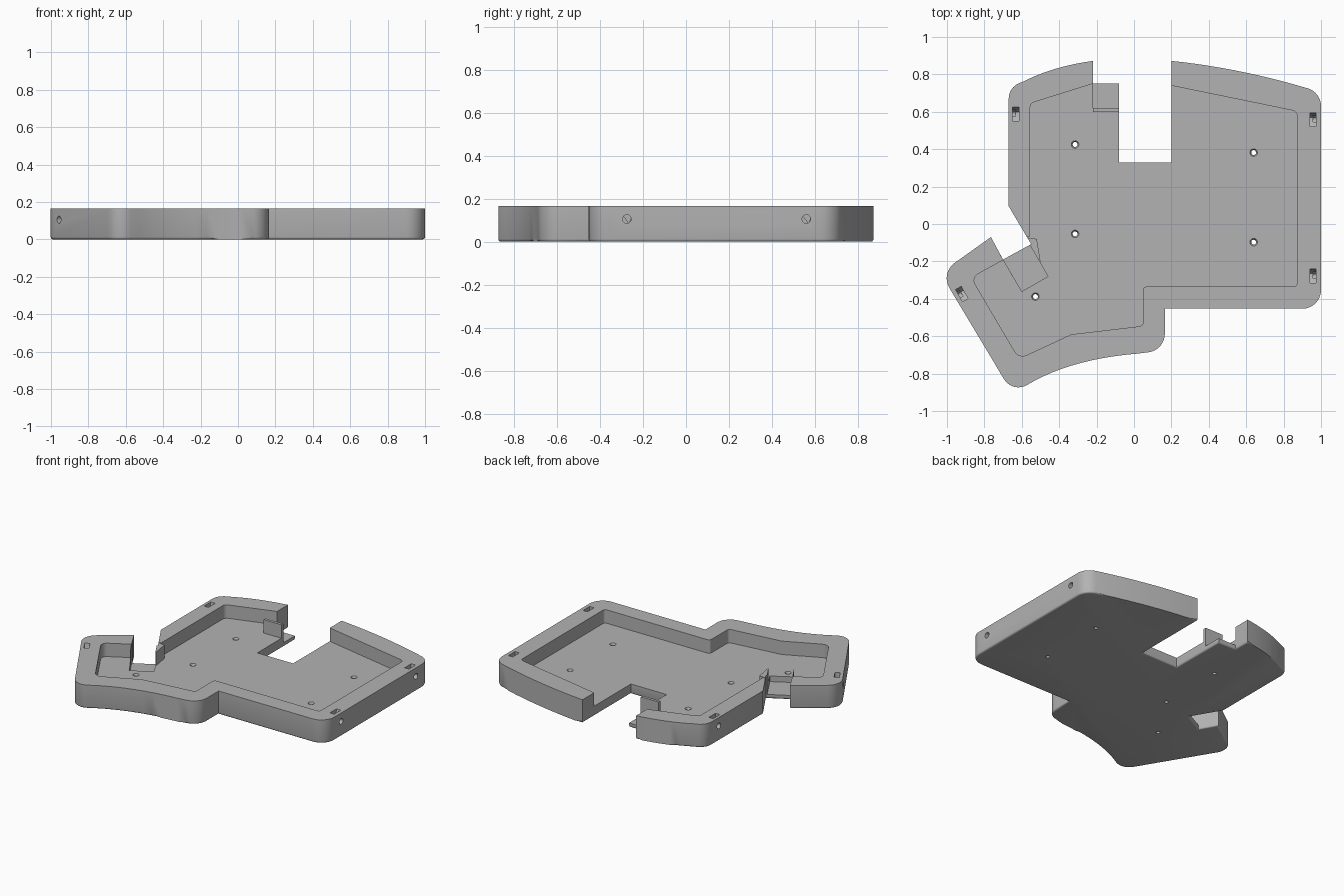
import bpy, bmesh, math
from mathutils import Vector, Matrix

TOP, FLOOR, TAB = 0.165, 0.07, 0.03

cube = bpy.data.objects.get("Cube")
if cube:
    bpy.data.objects.remove(cube, do_unlink=True)

grey = bpy.data.materials.new("matte grey")
grey.use_nodes = True
colour = (0.45, 0.45, 0.45, 1)
grey.diffuse_color = colour
grey.node_tree.nodes["Principled BSDF"].inputs["Base Color"].default_value = colour


def rounded(points, steps=8):
    """Round each corner that carries a radius as its third value."""
    out = []
    for i, p in enumerate(points):
        c = Vector(p[:2])
        if len(p) < 3:
            out.append(c)
            continue
        a = (Vector(points[i - 1][:2]) - c).normalized()
        b = (Vector(points[(i + 1) % len(points)][:2]) - c).normalized()
        half = a.angle(b) / 2
        centre = c + (a + b).normalized() * p[2] / math.sin(half)
        start = c + a * p[2] / math.tan(half) - centre
        end = c + b * p[2] / math.tan(half) - centre
        sweep = start.angle_signed(end)
        for k in range(steps + 1):
            out.append(centre + Matrix.Rotation(-sweep * k / steps, 2) @ start)
    return out


def curve(a, control, b, n=10):
    """Points between a and b on a quadratic curve."""
    a, m, b = Vector(a), Vector(control), Vector(b)
    return [tuple(a * (1 - t) ** 2 + m * 2 * t * (1 - t) + b * t * t)
            for t in (k / n for k in range(1, n))]


def make(name, bm):
    bmesh.ops.recalc_face_normals(bm, faces=bm.faces)
    mesh = bpy.data.meshes.new(name)
    bm.to_mesh(mesh)
    bm.free()
    mesh.materials.append(grey)
    obj = bpy.data.objects.new(name, mesh)
    bpy.context.collection.objects.link(obj)
    return obj


def prism(name, points, z0, z1, bevel=0):
    bm = bmesh.new()
    face = bm.faces.new([bm.verts.new((p[0], p[1], z0)) for p in points])
    ext = bmesh.ops.extrude_face_region(bm, geom=[face], use_keep_orig=True)
    for v in ext["geom"]:
        if isinstance(v, bmesh.types.BMVert):
            v.co.z = z1
    if bevel:
        edges = [e for e in bm.edges if all(v.co.z == z0 for v in e.verts)]
        bmesh.ops.bevel(bm, geom=edges, offset=bevel, segments=3, profile=0.5, affect="EDGES")
    return make(name, bm)


def cone(name, r1, r2, depth, matrix):
    bm = bmesh.new()
    bmesh.ops.create_cone(bm, cap_ends=True, segments=24, radius1=r1, radius2=r2,
                          depth=depth, matrix=matrix)
    return make(name, bm)


# Outer body
outline = [(-0.67, 0.095), (-0.67, 0.73, 0.09), (-0.585, 0.765)]
outline += curve((-0.585, 0.765), (-0.43, 0.843), (-0.22, 0.872))
outline += [(-0.22, 0.872), (-0.22, 0.75), (-0.08, 0.75), (-0.08, 0.33), (0.2, 0.33), (0.2, 0.872)]
outline += curve((0.2, 0.872), (0.53, 0.838), (0.86, 0.745))
outline += [(0.86, 0.745), (1, 0.705, 0.1), (1, -0.453, 0.1), (0.165, -0.453),
            (0.165, -0.675, 0.1), (0.02, -0.693)]
outline += curve((0.02, -0.693), (-0.31, -0.72), (-0.53, -0.837))
outline += [(-0.53, -0.837), (-0.65, -0.905, 0.09), (-1.035, -0.262, 0.1),
            (-0.765, -0.07), (-0.7, -0.19), (-0.55, -0.108)]
body = prism("keyboard_tray", rounded(outline), 0, TOP, 0.012)

cutters = []
# Inner tray with openings at the two connector notches
inner = [(-0.555, -0.068), (-0.555, 0.645, 0.03), (-0.22, 0.75), (-0.22, 0.6), (0, 0.6), (0, 0.74), (0.2, 0.74),
         (0.872, 0.602, 0.03), (0.872, -0.335, 0.02), (0.048, -0.335, 0.02), (0.048, -0.545, 0.02),
         (-0.335, -0.59), (-0.615, -0.72, 0.05), (-0.87, -0.287, 0.04), (-0.7, -0.193),
         (-0.65, -0.28), (-0.5, -0.2), (-0.52, -0.08), (-0.6, -0.068)]
cutters.append(prism("tray_cutter", rounded(inner), FLOOR, 0.3))
# Recessed connector ledges
cutters.append(prism("rear_ledge_cutter",
                     [(-0.22, 0.62), (-0.22, 0.8), (-0.03, 0.8), (-0.03, 0.62)], TAB, 0.3))
cutters.append(prism("side_ledge_cutter",
                     [(-0.6, -0.36), (-0.46, -0.28), (-0.58, -0.072), (-0.72, -0.155)], TAB, 0.3))

# Countersunk screw holes
for x, y in [(-0.315, 0.425), (-0.315, -0.053), (0.64, 0.382), (0.64, -0.097), (-0.527, -0.388)]:
    cutters.append(cone("screw_hole_cutter", 0.013, 0.013, 0.4, Matrix.Translation((x, y, 0))))
    cutters.append(cone("countersink_cutter", 0.013, 0.021, 0.012,
                        Matrix.Translation((x, y, FLOOR - 0.005))))

# Strap slots in the rim, each with a bore out through the wall
slot_profile = [(-0.04, 0.2), (-0.04, 0.13), (-0.012, 0.115), (0.01, 0.085), (0.032, 0.15), (0.04, 0.2)]
for x, y, turn, side in [(0.957, 0.56, 0, 1), (0.957, -0.275, 0, 1),
                         (-0.633, 0.59, 0, -1), (-0.922, -0.372, 30, -1)]:
    place = Matrix.Translation((x, y, 0)) @ Matrix.Rotation(math.radians(turn), 4, "Z")
    bm = bmesh.new()
    ends = [[bm.verts.new(place @ Vector((s, py, pz))) for py, pz in slot_profile]
            for s in (-0.017, 0.017)]
    for end in ends:
        bm.faces.new(end)
    for k in range(len(slot_profile)):
        bm.faces.new((ends[0][k - 1], ends[0][k], ends[1][k], ends[1][k - 1]))
    cutters.append(make("slot_cutter", bm))
    bore = place @ Matrix.Translation((side * 0.045, 0, 0.105)) @ Matrix.Rotation(math.pi / 2, 4, "Y")
    cutters.append(cone("bore_cutter", 0.02, 0.02, 0.09, bore))

# Cut everything, then keep only the finished mesh
for c in cutters:
    mod = body.modifiers.new(c.name, "BOOLEAN")
    mod.operation, mod.solver, mod.object = "DIFFERENCE", "EXACT", c
    c.hide_render = True
bpy.context.view_layer.update()
finished = bpy.data.meshes.new_from_object(
    body.evaluated_get(bpy.context.evaluated_depsgraph_get()))
body.modifiers.clear()
body.data = finished
for c in cutters:
    bpy.data.objects.remove(c, do_unlink=True)

bpy.ops.object.select_all(action="DESELECT")
body.select_set(True)
bpy.context.view_layer.objects.active = body
bpy.ops.object.shade_smooth_by_angle(angle=math.radians(35))
